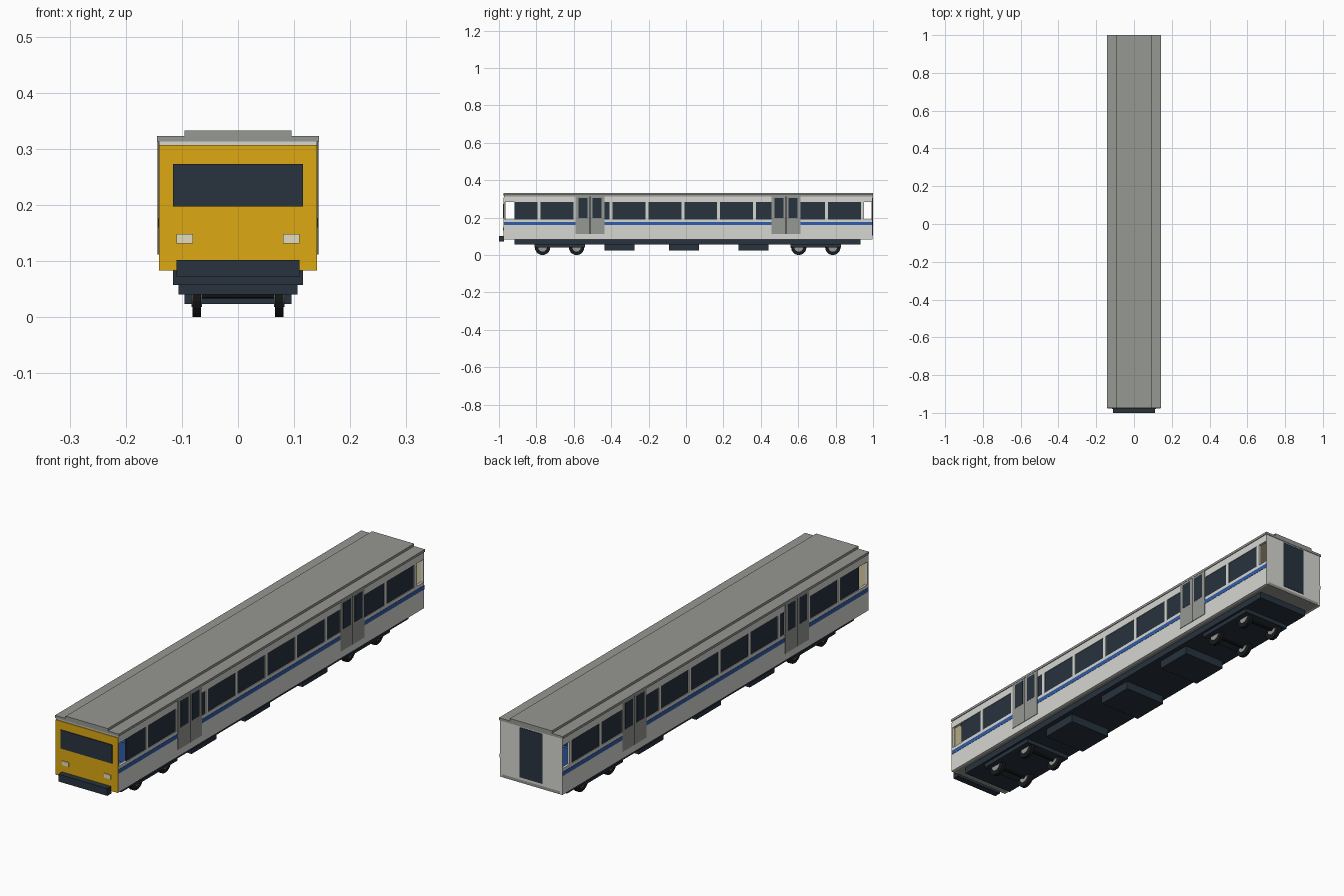
import bpy, bmesh, math
from mathutils import Matrix

if "Cube" in bpy.data.objects:
    bpy.data.objects.remove(bpy.data.objects["Cube"])


def srgb(r, g, b):
    f = lambda c: c / 12.92 if c <= 0.04045 else ((c + 0.055) / 1.055) ** 2.4
    return (f(r / 255), f(g / 255), f(b / 255), 1)


def material(name, *rgb):
    m = bpy.data.materials.new(name)
    m.diffuse_color = srgb(*rgb)
    m.use_nodes = True
    m.node_tree.nodes["Principled BSDF"].inputs["Base Color"].default_value = m.diffuse_color
    return m


WHITE = material("body pale grey", 214, 215, 210)
GREY = material("roof grey", 150, 152, 147)
YELLOW = material("cab yellow", 220, 168, 18)
DARK = material("dark glass and frame", 40, 51, 62)
BLUE = material("stripe blue", 48, 92, 168)
BLACK = material("wheel black", 24, 26, 29)
CREAM = material("lining cream", 216, 204, 160)
LAMP = material("lamp pale", 228, 222, 188)


def finish(name, bm, *mats):
    me = bpy.data.meshes.new(name)
    bm.to_mesh(me)
    bm.free()
    for m in mats:
        me.materials.append(m)
    ob = bpy.data.objects.new(name, me)
    bpy.context.collection.objects.link(ob)
    return ob


def boxes(name, mat, *spans):
    """One object made of boxes given as (x0, x1, y0, y1, z0, z1)."""
    bm = bmesh.new()
    for x0, x1, y0, y1, z0, z1 in spans:
        m = Matrix.Translation(((x0 + x1) / 2, (y0 + y1) / 2, (z0 + z1) / 2))
        bmesh.ops.create_cube(bm, size=1, matrix=m @ Matrix.Diagonal((x1 - x0, y1 - y0, z1 - z0, 1)))
    return finish(name, bm, mat)


def both_sides(name, mat, *spans):
    """Boxes on the right, repeated on the left."""
    return boxes(name, mat, *spans, *[(-s[1], -s[0], *s[2:]) for s in spans])


F, B = -0.972, 0.998              # front and back of the body
W = 0.141                         # half width
Z0, SILL, HEAD, Z1 = 0.083, 0.19, 0.283, 0.313
PITCH = 0.192

# Side walls: below and above the window band, pillars, thin end posts
pillars = [F - 0.005 + PITCH * k for k in range(1, 11)]
both_sides("side_wall", WHITE,
           (W - 0.01, W, F, B, Z0, SILL), (W - 0.01, W, F, B, HEAD, Z1),
           *[(W - 0.01, W, p - 0.008, p + 0.008, SILL, HEAD) for p in pillars])
both_sides("side_glass", DARK, (W - 0.008, W - 0.003, -0.917, 0.935, SILL, HEAD))
both_sides("side_stripe", BLUE, (W, W + 0.001, F, B, 0.16, 0.177))
boxes("floor", GREY, (-W + 0.01, W - 0.01, F, B, Z0, Z0 + 0.012))

# End walls with cream inner faces
boxes("front_wall", WHITE, (-W, W, F, F + 0.004, Z0, Z1))
boxes("back_wall", WHITE, (-W, W, B - 0.004, B, Z0, Z1))
boxes("end_lining", CREAM,
      *[(-W + 0.01, W - 0.01, y, y + 0.002, Z0 + 0.012, Z1) for y in (F + 0.004, B - 0.006)])
boxes("ceiling", CREAM, (-W + 0.01, W - 0.01, F + 0.006, B - 0.006, 0.305, Z1))

# Roof slab and raised centre
boxes("roof", GREY, (-0.144, 0.144, F - 0.002, 1.0, Z1, 0.323))
boxes("roof_raised_centre", GREY, (-0.095, 0.095, F - 0.003, 1.0, 0.316, 0.333))

# Sliding double doors, each leaf with a window
leaves, panes, gaps = [], [], []
for y in (-0.513, 0.535):
    leaves.append((W - 0.004, W + 0.002, y - 0.077, y + 0.077, 0.112, Z1))
    gaps.append((W, W + 0.0025, y - 0.002, y + 0.002, 0.112, Z1))
    for s in (-1, 1):
        c = y + s * 0.037
        panes.append((W, W + 0.0028, c - 0.024, c + 0.024, 0.198, 0.305))
both_sides("door", GREY, *leaves)
both_sides("door_gap", BLACK, *gaps)
both_sides("door_window", DARK, *panes)

# Cab face: panel, windscreen, lamps, bumper
boxes("cab_panel", YELLOW, (-W, W, F - 0.004, F, Z0, 0.307))
boxes("windscreen", DARK, (-0.116, 0.116, F - 0.007, F - 0.003, 0.197, 0.273))
both_sides("headlight", LAMP, (0.08, 0.11, F - 0.007, F - 0.003, 0.131, 0.148))
boxes("bumper", DARK, (-0.11, 0.11, -1.0, F, 0.072, 0.102))
boxes("back_gangway_door", DARK, (-0.052, 0.052, B - 0.002, 1.0, 0.105, 0.308))

# Seats in rows either side of the aisle
seats = []
for k in range(12):
    y = -0.86 + k * 0.155
    seats += [(0.035, 0.125, y - 0.035, y + 0.035, 0.095, 0.135),
              (0.035, 0.125, y + 0.025, y + 0.04, 0.135, 0.215)]
both_sides("seat", BLUE, *seats)

# Underframe, equipment boxes, bogie frames
boxes("underframe", DARK, (-0.116, 0.116, -0.917, 0.932, 0.057, Z0))
boxes("equipment_box", DARK,
      *[(-0.095, 0.095, y - 0.08, y + 0.08, 0.023, 0.057) for y in (-0.355, -0.01, 0.36)])
BOGIES = (-0.676, 0.694)
boxes("bogie_frame", DARK,
      *[(-0.106, 0.106, y - 0.135, y + 0.135, 0.04, 0.057) for y in BOGIES])


def cylinders(name, mat, radius, x0, x1, sides=20):
    bm = bmesh.new()
    for b in BOGIES:
        for dy in (-0.091, 0.091):
            for s in (-1, 1):
                m = Matrix.Translation((s * (x0 + x1) / 2, b + dy, 0.041))
                bmesh.ops.create_cone(bm, cap_ends=True, segments=sides, radius1=radius,
                                      radius2=radius, depth=x1 - x0,
                                      matrix=m @ Matrix.Rotation(math.pi / 2, 4, "Y"))
    return finish(name, bm, mat)


# Wheels with pale hubs, and axles
cylinders("wheel", BLACK, 0.041, 0.066, 0.081)
cylinders("wheel_hub", GREY, 0.023, 0.064, 0.083)
cylinders("axle", BLACK, 0.008, 0.0, 0.066, 8)
